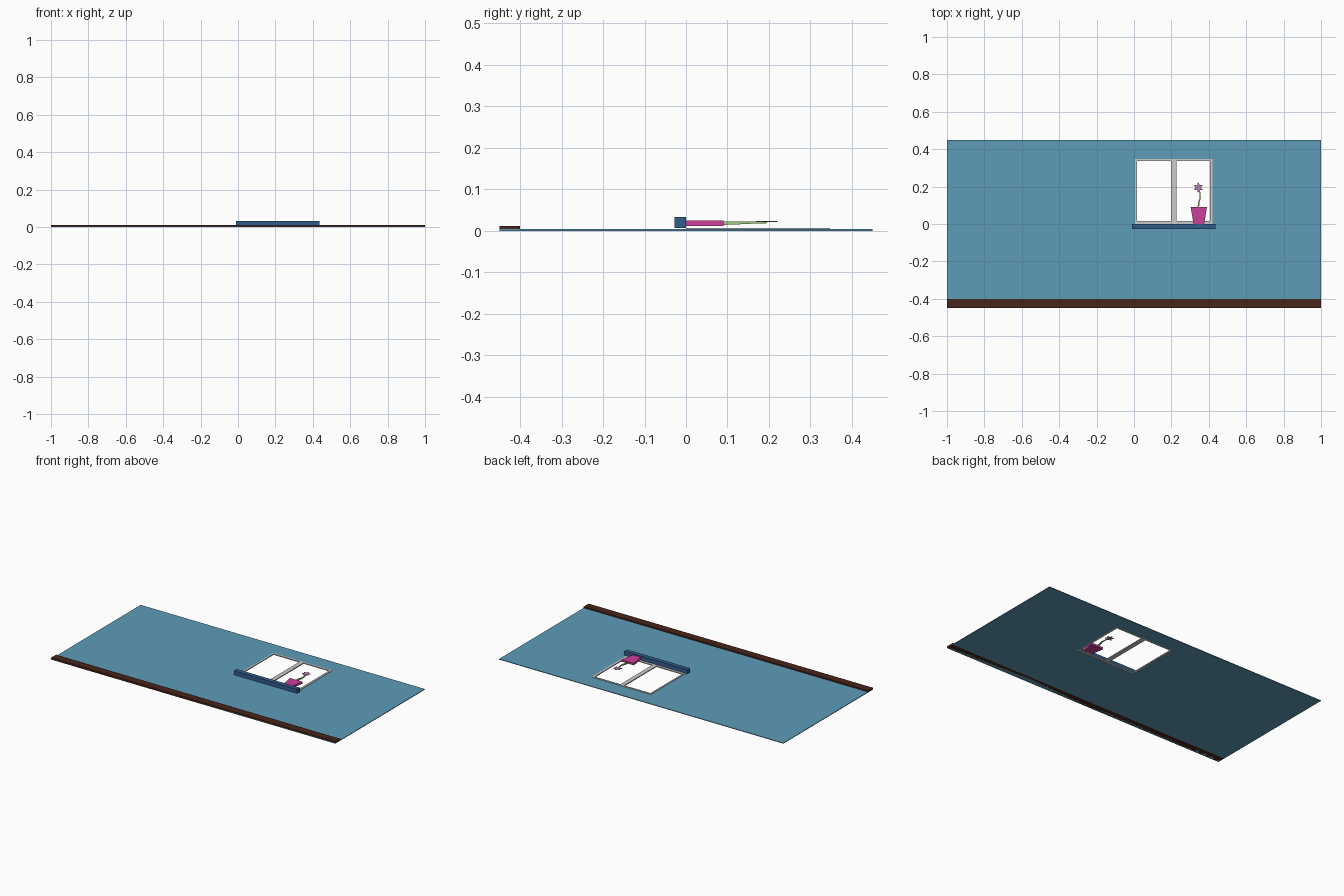
import bpy, bmesh
from math import sin, cos, pi

if "Cube" in bpy.data.objects:
    bpy.data.objects.remove(bpy.data.objects["Cube"])


def material(name, rgb):
    m = bpy.data.materials.new(name)
    m.diffuse_color = (*rgb, 1)
    m.use_nodes = True
    m.node_tree.nodes["Principled BSDF"].inputs["Base Color"].default_value = m.diffuse_color
    return m


def finish(name, bm, mat=None):
    bmesh.ops.recalc_face_normals(bm, faces=bm.faces)
    me = bpy.data.meshes.new(name)
    bm.to_mesh(me)
    bm.free()
    ob = bpy.data.objects.new(name, me)
    bpy.context.collection.objects.link(ob)
    if mat:
        me.materials.append(mat)
    return ob


def extrude_up(bm, height):
    res = bmesh.ops.extrude_face_region(bm, geom=bm.faces[:])
    verts = [g for g in res["geom"] if isinstance(g, bmesh.types.BMVert)]
    bmesh.ops.translate(bm, verts=verts, vec=(0, 0, height))


def slab(name, outline, z0, z1, mat=None):
    """Extruded flat outline."""
    bm = bmesh.new()
    bm.faces.new([bm.verts.new((x, y, z0)) for x, y in outline])
    extrude_up(bm, z1 - z0)
    return finish(name, bm, mat)


def holed_panel(name, xs, ys, holes, z0, z1, mat=None):
    """Grid panel with some cells left open."""
    bm = bmesh.new()
    v = [[bm.verts.new((x, y, z0)) for y in ys] for x in xs]
    for i in range(len(xs) - 1):
        for j in range(len(ys) - 1):
            if (i, j) not in holes:
                bm.faces.new((v[i][j], v[i + 1][j], v[i + 1][j + 1], v[i][j + 1]))
    extrude_up(bm, z1 - z0)
    return finish(name, bm, mat)


def rect(x0, x1, y0, y1):
    return [(x0, y0), (x1, y0), (x1, y1), (x0, y1)]


blue = material("wall_blue", (0.11, 0.33, 0.48))
brown = material("dark_brown", (0.065, 0.018, 0.01))
navy = material("sill_blue", (0.03, 0.11, 0.26))
pink = material("pot_pink", (0.6, 0.05, 0.33))
green = material("stem_green", (0.35, 0.58, 0.22))
mauve = material("petal_mauve", (0.5, 0.22, 0.45))

# Wall with window opening, and skirting board
holed_panel("wall", [-1, 0.005, 0.42, 1], [-0.45, 0.0, 0.347, 0.45], {(1, 1)},
            0.0, 0.004, blue)
slab("baseboard", rect(-1, 1, -0.45, -0.40), 0.0, 0.012, brown)

# Window frame with two open panes, and sill
holed_panel("window_frame", [0.005, 0.015, 0.198, 0.226, 0.407, 0.42],
            [0.0, 0.015, 0.336, 0.347], {(1, 1), (3, 1)}, 0.001, 0.007)
slab("window_sill", rect(-0.01, 0.435, -0.028, 0.0), 0.007, 0.033, navy)

# Flower pot
slab("flower_pot", [(0.318, 0), (0.375, 0), (0.39, 0.09), (0.303, 0.09)],
     0.012, 0.025, pink)

# Stem: tapering curved tube made of square rings
path = [(0.343, 0.085, 0.006), (0.347, 0.115, 0.0055), (0.354, 0.14, 0.0045),
        (0.353, 0.165, 0.0035), (0.347, 0.195, 0.003)]
bm = bmesh.new()
rings = []
for i, (x, y, r) in enumerate(path):
    z = 0.0185 + 0.0005 * i
    rings.append([bm.verts.new((x + r * cos(a), y, z + r * sin(a)))
                  for a in (pi / 4 + k * pi / 2 for k in range(4))])
for a, b in zip(rings, rings[1:]):
    for k in range(4):
        n = (k + 1) % 4
        bm.faces.new((a[k], a[n], b[n], b[k]))
bm.faces.new(rings[0])
bm.faces.new(rings[-1])
finish("stem", bm, green)

# Flower: flat six-lobed blossom
cx, cy = 0.344, 0.195
petals = [(cx + r * sin(t), cy + r * cos(t)) for r, t in
          ((0.0195 + 0.0065 * cos(6 * k * pi / 18), k * pi / 18) for k in range(36))]
slab("flower", petals, 0.021, 0.0235, mauve)
